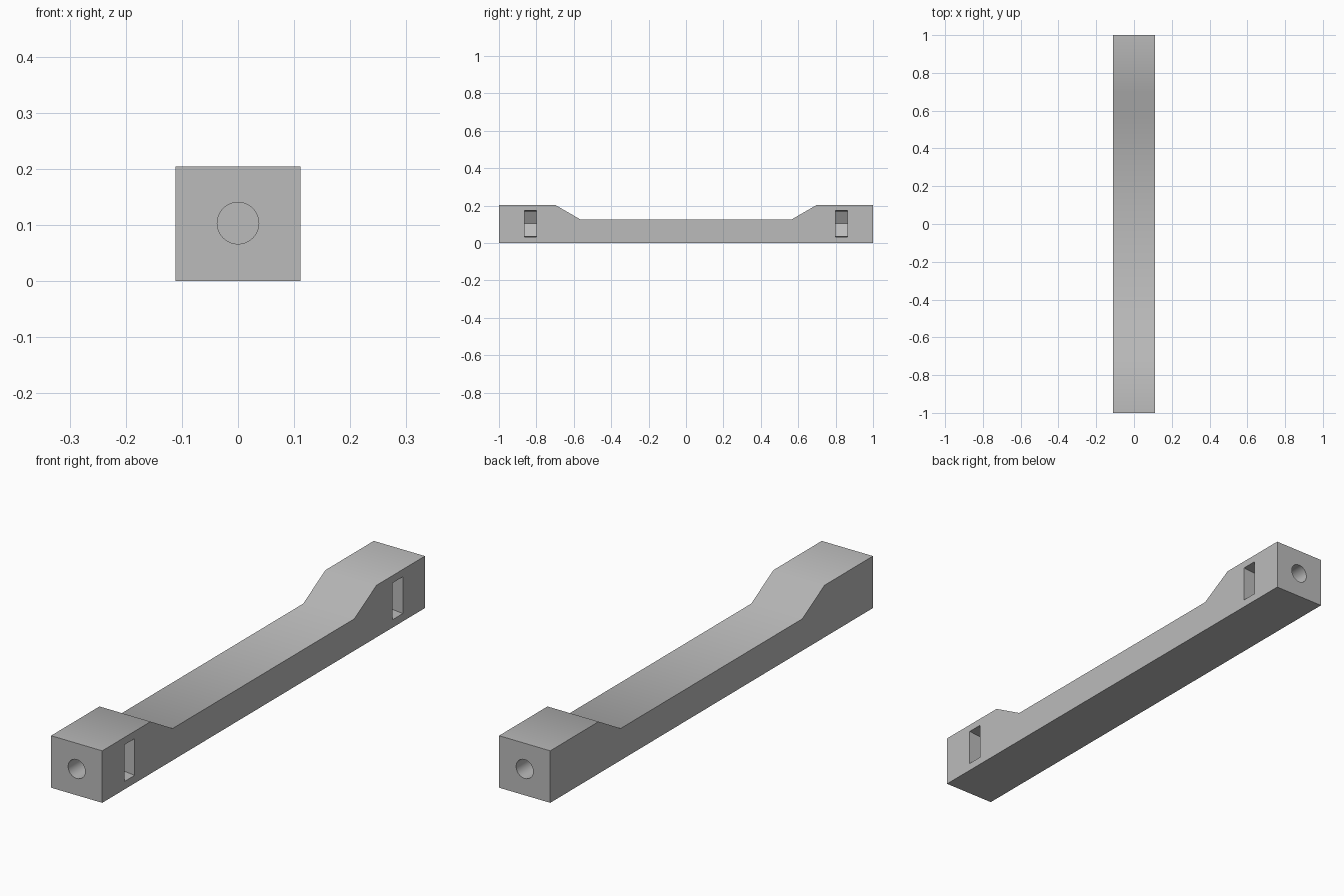
import bpy, bmesh, math
from mathutils import Matrix

cube = bpy.data.objects.get("Cube")
if cube:
    bpy.data.objects.remove(cube, do_unlink=True)

grey = bpy.data.materials.new("plain grey")
grey.use_nodes = True
colour = (0.5, 0.5, 0.5, 1)
grey.diffuse_color = colour
grey.node_tree.nodes["Principled BSDF"].inputs["Base Color"].default_value = colour


def finish(name, bm):
    bmesh.ops.recalc_face_normals(bm, faces=bm.faces)
    mesh = bpy.data.meshes.new(name)
    bm.to_mesh(mesh)
    bm.free()
    mesh.materials.append(grey)
    obj = bpy.data.objects.new(name, mesh)
    bpy.context.collection.objects.link(obj)
    return obj


def prism(name, points, shift):
    """Extrude a closed outline along the shift vector."""
    bm = bmesh.new()
    face = bm.faces.new([bm.verts.new(p) for p in points])
    ext = bmesh.ops.extrude_face_region(bm, geom=[face])
    moved = [v for v in ext["geom"] if isinstance(v, bmesh.types.BMVert)]
    bmesh.ops.translate(bm, verts=moved, vec=shift)
    # extruding keeps the first face as the other cap
    return finish(name, bm)


def cylinder(name, radius, y0, y1, z):
    bm = bmesh.new()
    bmesh.ops.create_cone(
        bm, cap_ends=True, segments=64, radius1=radius, radius2=radius,
        depth=abs(y1 - y0),
        matrix=Matrix.Translation((0, (y0 + y1) / 2, z))
        @ Matrix.Rotation(math.pi / 2, 4, "X"))
    return finish(name, bm)


# Bar with raised blocks at both ends
half_width, top, low = 0.111, 0.204, 0.125
half = [(1, 0), (1, top), (0.7, top), (0.563, low)]
outline = half + [(-y, z) for y, z in reversed(half)]
bar = prism("handle_bar", [(-half_width, y, z) for y, z in outline],
            (2 * half_width, 0, 0))

# Bolt holes in the ends and hexagonal nut pockets open to one side
mid, flat = 0.103, 0.065
side = flat / math.sqrt(3)
upper = [(-side, flat), (side, flat), (half_width, 0.072), (0.13, 0.0735)]
pocket = [(-2 * side, 0)] + upper + [(x, -z) for x, z in reversed(upper)]
cutters = []
for s, end in ((-1, "front"), (1, "back")):
    cutters.append(cylinder(end + "_bolt_hole", 0.037, s * 0.72, s * 1.05, mid))
    cutters.append(prism(end + "_nut_pocket",
                         [(x, s * 0.831 - 0.032, mid + z) for x, z in pocket],
                         (0, 0.064, 0)))

bpy.ops.object.select_all(action="DESELECT")
bar.select_set(True)
bpy.context.view_layer.objects.active = bar
for cutter in cutters:
    cutter.hide_render = True
    mod = bar.modifiers.new(cutter.name, "BOOLEAN")
    mod.operation = "DIFFERENCE"
    mod.solver = "EXACT"
    mod.object = cutter
    bpy.ops.object.modifier_apply(modifier=mod.name)
    bpy.data.objects.remove(cutter, do_unlink=True)

# Soft bends on the top, crisp edges elsewhere
bpy.ops.object.shade_smooth_by_angle(angle=math.radians(35))
